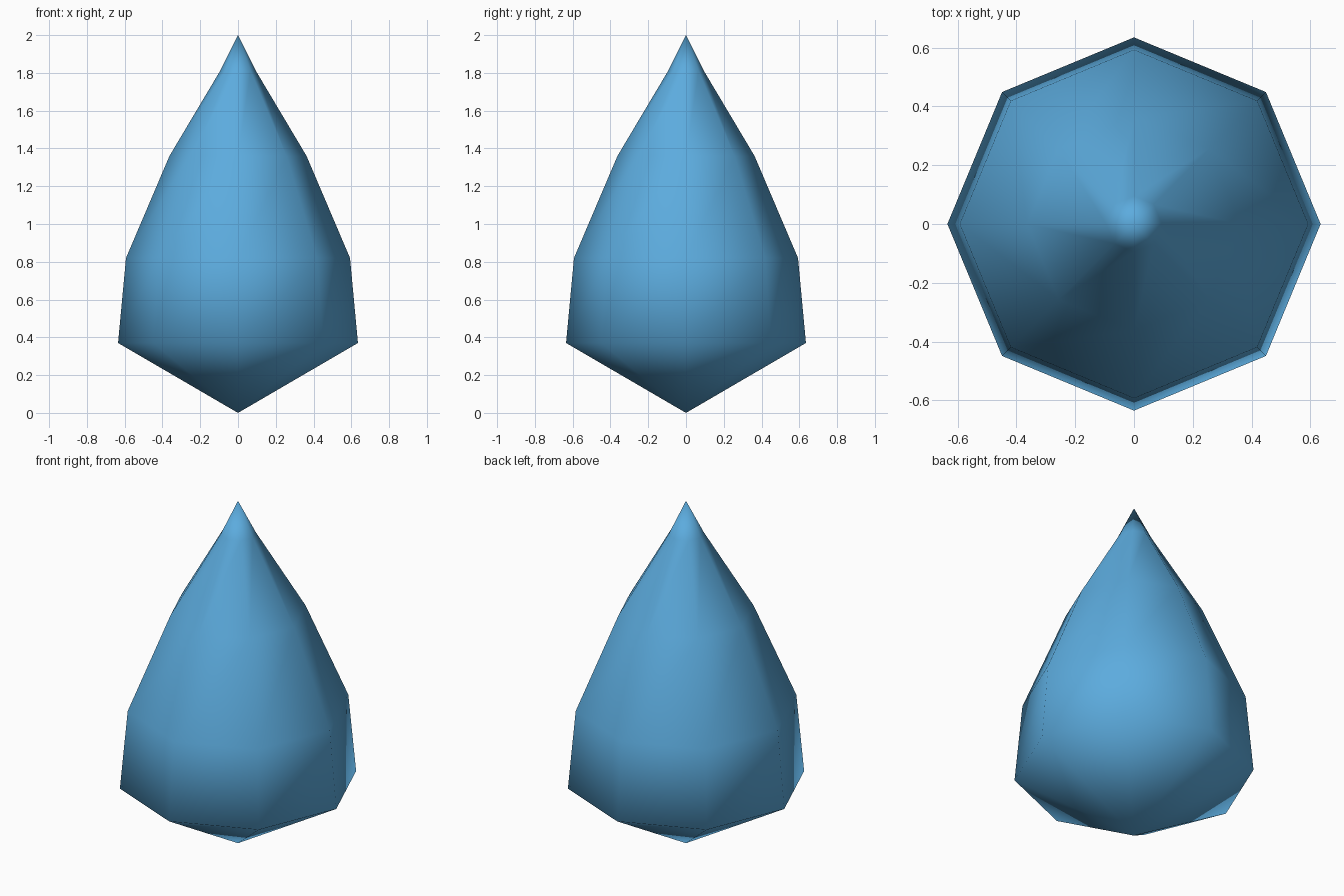
import bpy, bmesh, math

if "Cube" in bpy.data.objects:
    bpy.data.objects.remove(bpy.data.objects["Cube"])

SIDES = 8
BOTTOM, TIP = 0.0, 2.0
RINGS = [(0.635, 0.37), (0.593, 0.82), (0.363, 1.36), (0.095, 1.81)]  # radius, height

# Faceted teardrop: octagonal rings closed by a point at each end
bm = bmesh.new()
loops = []
for radius, z in RINGS:
    loops.append([bm.verts.new((radius * math.cos(i * math.tau / SIDES),
                                radius * math.sin(i * math.tau / SIDES), z))
                  for i in range(SIDES)])
bottom = bm.verts.new((0, 0, BOTTOM))
tip = bm.verts.new((0, 0, TIP))
for i in range(SIDES):
    j = (i + 1) % SIDES
    bm.faces.new((bottom, loops[0][j], loops[0][i]))
    for low, high in zip(loops, loops[1:]):
        bm.faces.new((low[i], low[j], high[j], high[i]))
    bm.faces.new((loops[-1][i], loops[-1][j], tip))
for face in bm.faces:
    face.smooth = True
bmesh.ops.recalc_face_normals(bm, faces=bm.faces)

mesh = bpy.data.meshes.new("water_drop")
bm.to_mesh(mesh)
bm.free()

# Single water blue
blue = bpy.data.materials.new("water_blue")
blue.diffuse_color = (0.107, 0.41, 0.73, 1)
blue.use_nodes = True
blue.node_tree.nodes["Principled BSDF"].inputs["Base Color"].default_value = blue.diffuse_color
mesh.materials.append(blue)

drop = bpy.data.objects.new("water_drop", mesh)
bpy.context.collection.objects.link(drop)
